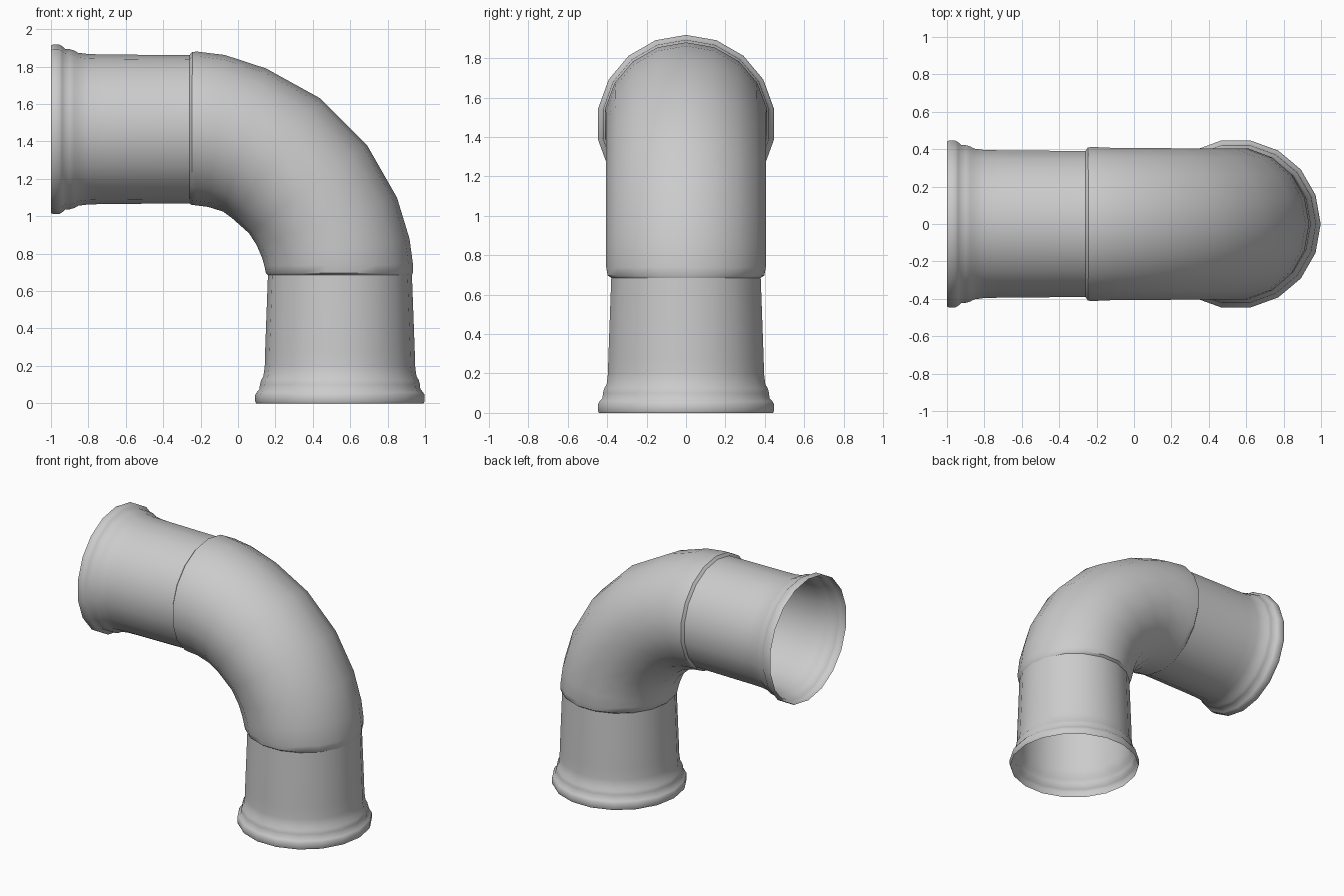
import bpy, bmesh, math
from mathutils import Vector

if "Cube" in bpy.data.objects:
    bpy.data.objects.remove(bpy.data.objects["Cube"])

SIDES = 18
ZC, XC = 1.465, 0.545      # axis height of the side pipe, axis x of the upright pipe


def tube(name, rings):
    """Open tube; each ring is (inner point, outer point, y radius) in the xz plane."""
    bm = bmesh.new()
    loops = []
    for (xi, zi), (xo, zo), ry in rings:
        c = Vector(((xi + xo) / 2, 0, (zi + zo) / 2))
        u = Vector(((xo - xi) / 2, 0, (zo - zi) / 2))
        loop = []
        for k in range(SIDES):
            a = 2 * math.pi * k / SIDES
            loop.append(bm.verts.new(c + u * math.cos(a) + Vector((0, ry * math.sin(a), 0))))
        loops.append(loop)
    for a, b in zip(loops, loops[1:]):
        for k in range(SIDES):
            j = (k + 1) % SIDES
            bm.faces.new((a[k], a[j], b[j], b[k]))
    bmesh.ops.recalc_face_normals(bm, faces=bm.faces)
    mesh = bpy.data.meshes.new(name)
    bm.to_mesh(mesh)
    bm.free()
    ob = bpy.data.objects.new(name, mesh)
    bpy.context.collection.objects.link(ob)
    bpy.ops.object.select_all(action='DESELECT')
    ob.select_set(True)
    bpy.context.view_layer.objects.active = ob
    bpy.ops.object.shade_smooth_by_angle(angle=math.radians(40))
    return ob


# Flanged socket profile: (distance from open end, radius)
profile = [(0, .448), (.01, .453), (.045, .453), (.06, .444), (.075, .43),
           (.10, .428), (.125, .421), (.145, .409), (.20, .402), (.28, .4)]

# Upright pipe, open at the floor
tube("lower_pipe", [((XC - r, d), (XC + r, d), r)
                    for d, r in profile + [(.685, .385)]])

# Side pipe, open to the left
tube("side_pipe", [((-1 + d, ZC - r), (-1 + d, ZC + r), r)
                   for d, r in profile + [(.74, .396)]])

# Elbow with a small raised collar at both ends
tube("elbow", [
    ((.16, .685), (.93, .685), .385),
    ((.149, .697), (.935, .697), .403),
    ((.141, .735), (.936, .74), .411),
    ((.128, .78), (.917, .88), .411),
    ((.10, .845), (.85, 1.10), .411),
    ((.059, .909), (.69, 1.38), .411),
    ((-.032, .99), (.44, 1.63), .411),
    ((-.08, 1.025), (.15, 1.79), .412),
    ((-.16, 1.05), (-.07, 1.862), .413),
    ((-.225, 1.058), (-.215, 1.88), .418),
    ((-.248, 1.061), (-.244, 1.879), .416),
    ((-.26, 1.069), (-.26, 1.861), .396),
])
